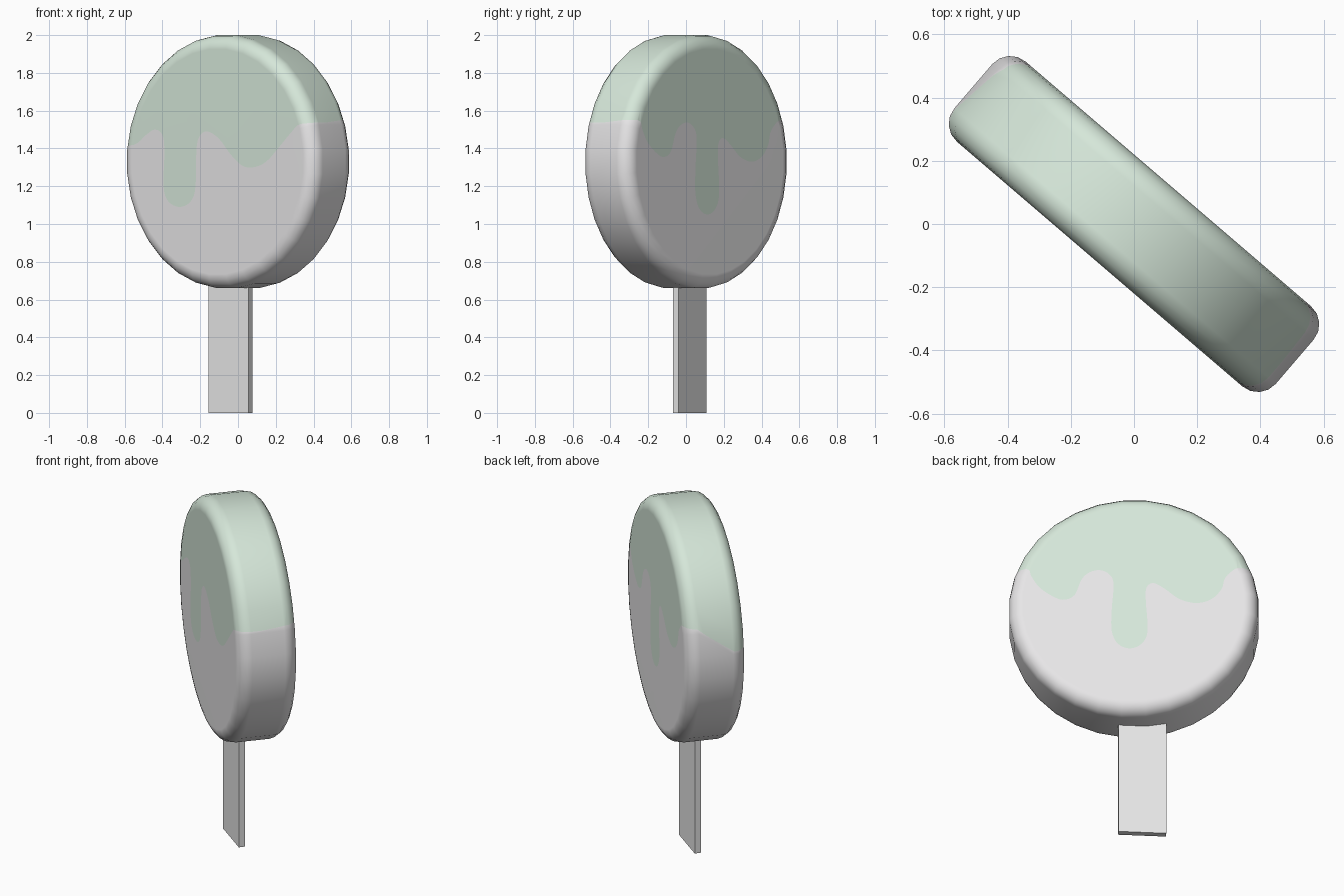
import bpy, bmesh, math
from mathutils import Matrix, Vector

if "Cube" in bpy.data.objects:
    bpy.data.objects.remove(bpy.data.objects["Cube"], do_unlink=True)

RADIUS, DEPTH, SIDES, ROUND = 0.67, 0.334, 32, 0.075
CUT = 2  # temporary slot for the cutting sheets


def material(name, rgb):
    m = bpy.data.materials.new(name)
    m.use_nodes = True
    m.diffuse_color = (*rgb, 1)
    m.node_tree.nodes["Principled BSDF"].inputs["Base Color"].default_value = (*rgb, 1)
    return m


cream = material("pale grey", (0.8, 0.79, 0.8))
mint = material("mint icing", (0.77, 0.92, 0.8))
wood = material("stick grey", (0.8, 0.8, 0.8))


def spline(pts, steps=4):
    """Smooth curve through the points, with straight end pieces."""
    out = [pts[0]]
    for a, b, c, d in zip(pts, pts[1:], pts[2:], pts[3:]):
        for i in range(steps):
            t = i / steps
            out.append(tuple(
                0.5 * (2 * q + (r - p) * t + (2 * p - 5 * q + 4 * r - s) * t * t
                       + (3 * q - p - 3 * r + s) * t ** 3)
                for p, q, r, s in zip(a, b, c, d)))
    return out + list(pts[-2:])


# Lower edge of the icing on each face: (along the face, height)
front_edge = spline([
    (-.75, 1.40), (-.58, 1.42), (-.5, 1.47), (-.436, 1.5), (-.383, 1.47), (-.37, 1.38),
    (-.376, 1.2), (-.343, 1.12), (-.264, 1.09), (-.186, 1.12), (-.153, 1.2),
    (-.146, 1.4), (-.12, 1.47), (-.067, 1.49), (.012, 1.45), (.09, 1.37),
    (.17, 1.31), (.25, 1.3), (.34, 1.33), (.433, 1.41), (.52, 1.49), (.58, 1.53), (.75, 1.55)])
back_edge = spline([
    (-.75, 1.55), (-.58, 1.55), (-.527, 1.525), (-.49, 1.48), (-.473, 1.417),
    (-.42, 1.355), (-.34, 1.33), (-.247, 1.355), (-.167, 1.42), (-.108, 1.455),
    (-.07, 1.43), (-.065, 1.35), (-.075, 1.16), (-.043, 1.08), (.02, 1.05),
    (.085, 1.08), (.118, 1.16), (.118, 1.29), (.108, 1.45), (.13, 1.51),
    (.18, 1.537), (.236, 1.525), (.28, 1.48), (.317, 1.385), (.37, 1.355),
    (.425, 1.37), (.505, 1.43), (.55, 1.5), (.58, 1.55), (.75, 1.55)])


def sheet(bm, rows):
    """Open wall through the disc along rows of (depth, edge points)."""
    verts = [[bm.verts.new((u, y, z - 2 + RADIUS)) for u, z in edge] for y, edge in rows]
    for r0, r1 in zip(verts, verts[1:]):
        for i in range(len(r0) - 1):
            bm.faces.new((r0[i], r0[i + 1], r1[i + 1], r1[i])).material_index = CUT


# Round disc with softened rims, flat side up
bm = bmesh.new()
r = RADIUS / math.cos(math.pi / SIDES)
bmesh.ops.create_cone(bm, cap_ends=True, segments=SIDES, radius1=r, radius2=r, depth=DEPTH)
bmesh.ops.rotate(bm, verts=bm.verts, matrix=Matrix.Rotation(math.pi / SIDES, 3, 'Z'))
bmesh.ops.rotate(bm, verts=bm.verts, matrix=Matrix.Rotation(math.pi / 2, 3, 'X'))
rims = [e for e in bm.edges if any(len(f.verts) > 4 for f in e.link_faces)]
bmesh.ops.bevel(bm, geom=rims, offset=ROUND, segments=4, profile=0.5, affect='EDGES')

# Sheets that cut the icing outline into both faces and across the rim
level = [(u, 1.55 if abs(u) > 0.57 else z) for u, z in front_edge]
sheet(bm, [(-0.3, front_edge), (-0.1, front_edge), (0.1, level)])
sheet(bm, [(0.1, back_edge), (0.3, back_edge)])
for f in bm.faces:
    f.select_set(f.material_index == CUT)

mesh = bpy.data.meshes.new("iced_disc")
bm.to_mesh(mesh)
bm.free()
disc = bpy.data.objects.new("iced_disc", mesh)
bpy.context.collection.objects.link(disc)
for m in (cream, mint, wood):
    mesh.materials.append(m)
for o in bpy.context.selected_objects:
    o.select_set(False)
bpy.context.view_layer.objects.active = disc
disc.select_set(True)
bpy.ops.object.mode_set(mode='EDIT')
bpy.ops.mesh.select_mode(type='FACE')
bpy.ops.mesh.intersect(mode='SELECT_UNSELECT', separate_mode='NONE', solver='EXACT')
bpy.ops.object.mode_set(mode='OBJECT')

# Remove the sheets and flood the icing colour down from the top to the cut
bm = bmesh.new()
bm.from_mesh(mesh)
seams = {e for e in bm.edges if any(f.material_index == CUT for f in e.link_faces)}
stack = [max((f for f in bm.faces if f.material_index != CUT),
             key=lambda f: f.calc_center_median().z)]
while stack:
    f = stack.pop()
    if f.material_index == 0:
        f.material_index = 1
        stack += [g for e in f.edges if e not in seams for g in e.link_faces]
bmesh.ops.delete(bm, geom=[f for f in bm.faces if f.material_index == CUT], context='FACES')
bm.to_mesh(mesh)
bm.free()
mesh.materials.pop(index=CUT)
bpy.ops.object.shade_smooth_by_angle(angle=math.radians(40))
disc.modifiers.new("even_shading", 'WEIGHTED_NORMAL').keep_sharp = True
disc.location.z = 2 - RADIUS
disc.rotation_euler.z = math.radians(-40.6)

# Flat stick, set a little off the middle and slightly turned
bpy.ops.mesh.primitive_cube_add(size=1, location=(-0.04, 0.02, 0.36))
stick = bpy.context.object
stick.name = "stick"
stick.scale = (0.258, 0.036, 0.72)
stick.rotation_euler.z = math.radians(-35.5)
stick.data.materials.append(wood)
